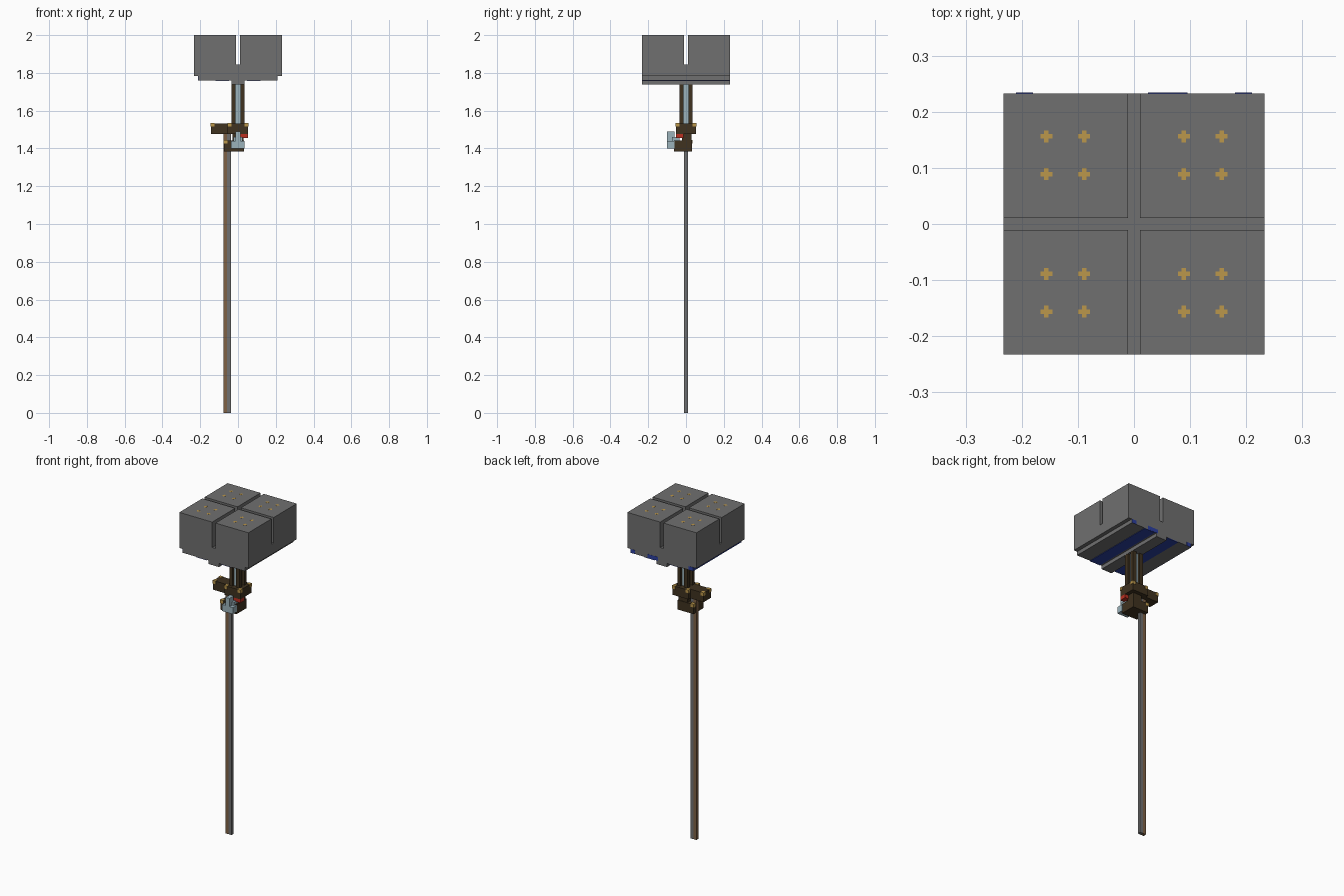
import bpy
import bmesh
from mathutils import Matrix, Vector

old = bpy.data.objects.get("Cube")
if old:
    bpy.data.objects.remove(old, do_unlink=True)


def material(name, rgb):
    m = bpy.data.materials.new(name)
    m.use_nodes = True
    color = (*rgb, 1)
    m.diffuse_color = color
    m.node_tree.nodes["Principled BSDF"].inputs["Base Color"].default_value = color
    return m


STONE = material("stone grey", (0.16, 0.16, 0.16))
DARK = material("dark brown", (0.05, 0.032, 0.014))
WOOD = material("wood brown", (0.21, 0.12, 0.06))
GOLD = material("gold", (0.5, 0.31, 0.07))
STEEL = material("pale steel", (0.33, 0.45, 0.5))
RED = material("red", (0.5, 0.03, 0.015))
BLUE = material("blue", (0.025, 0.05, 0.35))


def boxes(name, mat, *ranges):
    """One object made of boxes, each given as x, y and z ranges."""
    bm = bmesh.new()
    for r in ranges:
        lo = Vector(a[0] for a in r)
        hi = Vector(a[1] for a in r)
        size = Matrix.Diagonal((*(hi - lo), 1))
        bmesh.ops.create_cube(bm, size=1, matrix=Matrix.Translation((lo + hi) / 2) @ size)
    mesh = bpy.data.meshes.new(name)
    bm.to_mesh(mesh)
    bm.free()
    mesh.materials.append(mat)
    ob = bpy.data.objects.new(name, mesh)
    bpy.context.collection.objects.link(ob)
    return ob


def around(c, r):
    return (c - r, c + r)


HALF = 0.233
full = (-HALF, HALF)
halves = [(-HALF, -0.011), (0.011, HALF)]

# Head: a slab carrying four blocks parted by a cross-shaped slot
boxes("head_base", STONE, (full, full, (1.783, 1.845)))
boxes("head_blocks", STONE, *[(x, y, (1.845, 2)) for x in halves for y in halves])

# Gold plus marks set flush in the top
marks = []
for x in (-0.156, -0.089, 0.089, 0.156):
    for y in (-0.156, -0.089, 0.089, 0.156):
        for rx, ry in ((0.011, 0.004), (0.004, 0.011)):
            marks.append((around(x, rx), around(y, ry), (1.998, 2.0004)))
boxes("top_marks", GOLD, *marks)

# Stepped underside with blue inlays
boxes("head_step", STONE, ((-0.21, 0.21), full, (1.76, 1.783)))
boxes("head_rail", STONE, ((-0.035, 0.035), full, (1.738, 1.76)))
boxes("blue_inlays", BLUE,
      *[(around(s * 0.083, 0.036), full, (1.757, 1.761)) for s in (-1, 1)],
      ((-0.212, -0.209), full, (1.76, 1.783)),
      *[(around(x, r), (HALF - 0.001, HALF + 0.001), (1.76, 1.783))
        for x, r in ((-0.195, 0.015), (0.06, 0.035), (0.195, 0.015))])

# Neck: four dark posts around a pale core
boxes("neck_posts", DARK,
      *[(around(sx * 0.023, 0.011), around(sy * 0.023, 0.011), (1.53, 1.74))
        for sx in (-1, 1) for sy in (-1, 1)])
boxes("neck_core", STEEL, (around(0, 0.02), around(0, 0.02), (1.53, 1.74)))

# Brackets joining the neck to the offset handle
boxes("upper_bracket", DARK,
      ((-0.055, 0.053), (-0.053, 0.053), (1.477, 1.533)),
      ((-0.143, -0.055), (-0.035, 0.035), (1.477, 1.533)))
boxes("lower_bracket", DARK, ((-0.073, 0.033), (-0.063, 0.033), (1.385, 1.443)))
boxes("bracket_link", DARK, ((-0.03, 0.03), (-0.02, 0.03), (1.443, 1.477)))

# Gold corner caps
caps = [(x, y, 1.525) for x in (-0.045, 0.045) for y in (-0.045, 0.045)]
caps += [(-0.135, y, 1.525) for y in (-0.027, 0.027)]
caps += [(-0.066, y, 1.436) for y in (-0.055, 0.025)]
boxes("corner_caps", GOLD, *[[around(v, 0.01) for v in c] for c in caps])

# Red block and pale latch at the front
boxes("red_block", RED, ((0.008, 0.053), (-0.053, -0.012), (1.455, 1.477)))
boxes("latch", STEEL,
      ((-0.037, 0.035), (-0.1, -0.06), (1.4, 1.44)),
      ((-0.025, 0.025), (-0.075, -0.035), (1.435, 1.46)),
      ((-0.013, 0.013), (-0.1, -0.06), (1.44, 1.49)))

# Handle: wood strip beside a grey bar
boxes("handle_wood", WOOD, ((-0.077, -0.057), (-0.01, 0.01), (0, 1.477)))
boxes("handle_bar", STONE, ((-0.057, -0.036), (-0.01, 0.01), (0, 1.477)))
